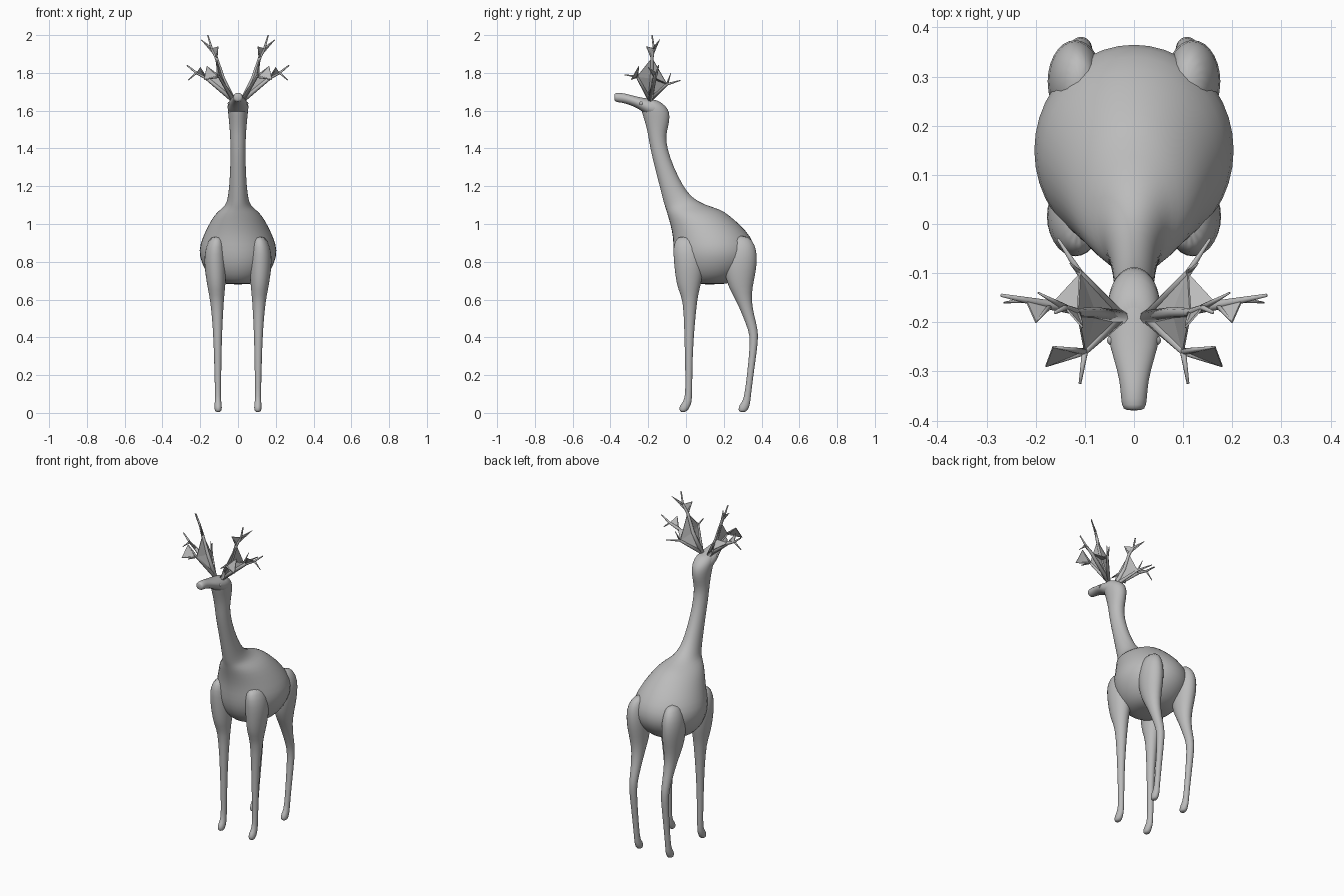
import bpy
import bmesh
import math
from mathutils import Vector

default_cube = bpy.data.objects.get("Cube")
if default_cube:
    bpy.data.objects.remove(default_cube)

# Single plain grey coat
grey = bpy.data.materials.new("plain grey")
grey.use_nodes = True
grey_color = (0.5, 0.5, 0.5, 1)
grey.diffuse_color = grey_color
grey.node_tree.nodes["Principled BSDF"].inputs["Base Color"].default_value = grey_color


def finish(name, bm, smooth=True, levels=0, mirrored=False):
    """Turn a bmesh into a named, coloured object with optional modifiers."""
    bmesh.ops.recalc_face_normals(bm, faces=bm.faces)
    mesh = bpy.data.meshes.new(name)
    bm.to_mesh(mesh)
    bm.free()
    mesh.materials.append(grey)
    for polygon in mesh.polygons:
        polygon.use_smooth = smooth
    obj = bpy.data.objects.new(name, mesh)
    bpy.context.collection.objects.link(obj)
    if mirrored:
        mirror = obj.modifiers.new("Mirror", 'MIRROR')
        mirror.use_mirror_merge = False
    if levels:
        subdivision = obj.modifiers.new("Smooth", 'SUBSURF')
        subdivision.levels = levels
        subdivision.render_levels = levels
    return obj


def skin_rings(bm, rings):
    """Bridge successive vertex loops and cap both ends."""
    loops = [[bm.verts.new(point) for point in ring] for ring in rings]
    count = len(loops[0])
    for lower, upper in zip(loops, loops[1:]):
        for i in range(count):
            j = (i + 1) % count
            bm.faces.new((lower[i], lower[j], upper[j], upper[i]))
    bm.faces.new(loops[0])
    bm.faces.new(loops[-1])


def loft(name, sections, axis='Z', sides=20, mirrored=False):
    """Loft ellipses given as (position, low, high, half width, centre x)."""
    rings = []
    for position, low, high, half_width, *centre in sections:
        centre_x = centre[0] if centre else 0
        middle, radius = (low + high) / 2, (high - low) / 2
        ring = []
        for i in range(sides):
            angle = math.tau * i / sides
            x = centre_x + half_width * math.cos(angle)
            depth = middle + radius * math.sin(angle)
            if axis == 'Z':
                ring.append(Vector((x, depth, position)))
            else:
                ring.append(Vector((x, position, depth)))
        rings.append(ring)
    bm = bmesh.new()
    skin_rings(bm, rings)
    return finish(name, bm, levels=1, mirrored=mirrored)


# Barrel body flowing into the neck and the back of the head
loft("body_and_neck", [
    (.68, .06, .19, .05), (.69, .01, .25, .11), (.73, -.03, .31, .16),
    (.79, -.06, .36, .195), (.86, -.07, .375, .213), (.93, -.07, .35, .19),
    (1, -.085, .285, .155), (1.05, -.1, .225, .125), (1.08, -.108, .18, .09),
    (1.1, -.115, .1, .066), (1.14, -.125, .03, .054), (1.2, -.14, -.015, .047),
    (1.3, -.165, -.065, .041), (1.4, -.19, -.1, .04), (1.47, -.2, -.107, .042),
    (1.52, -.212, -.092, .046), (1.57, -.227, -.084, .051),
    (1.61, -.24, -.093, .055), (1.64, -.24, -.125, .05), (1.66, -.225, -.16, .03),
])

# Long muzzle running forward from the skull
loft("muzzle", [
    (-.38, 1.655, 1.688, .017), (-.372, 1.645, 1.695, .026),
    (-.34, 1.643, 1.695, .027), (-.3, 1.632, 1.685, .033),
    (-.25, 1.61, 1.672, .05), (-.2, 1.57, 1.664, .058),
    (-.15, 1.56, 1.655, .053), (-.11, 1.57, 1.63, .035),
], axis='Y')

# Legs, each pair mirrored across the body
loft("front_legs", [
    (.004, -.028, -.004, .012, .105), (.015, -.037, .012, .02, .105),
    (.04, -.035, .025, .02, .105), (.06, -.012, .031, .017, .106),
    (.11, -.002, .033, .016, .106), (.3, -.006, .035, .02, .107),
    (.45, -.01, .045, .025, .108), (.6, -.016, .06, .037, .111),
    (.65, -.043, .072, .046, .114), (.72, -.058, .09, .055, .117),
    (.8, -.066, .1, .062, .12), (.88, -.072, .09, .055, .12),
    (.94, -.05, .06, .03, .11),
], sides=14, mirrored=True)

loft("hind_legs", [
    (.004, .285, .315, .012, .105), (.015, .276, .327, .02, .105),
    (.04, .28, .338, .02, .105), (.06, .3, .341, .017, .106),
    (.11, .312, .346, .016, .106), (.25, .328, .364, .019, .107),
    (.38, .34, .383, .022, .108), (.44, .33, .382, .024, .108),
    (.52, .297, .36, .029, .109), (.6, .262, .347, .037, .111),
    (.67, .22, .354, .048, .115), (.75, .2, .373, .058, .118),
    (.82, .2, .38, .06, .12), (.89, .22, .37, .05, .12),
    (.94, .25, .33, .025, .11),
], sides=14, mirrored=True)

# Eyes
bm = bmesh.new()
bmesh.ops.create_uvsphere(bm, u_segments=12, v_segments=8, radius=.01)
bmesh.ops.translate(bm, verts=bm.verts, vec=(.045, -.237, 1.638))
finish("eyes", bm, mirrored=True)

# Named antler joints on the left side
joint = {name: Vector(point) for name, point in {
    "root": (.025, -.19, 1.655), "beam": (.08, -.18, 1.77),
    "palm": (.115, -.18, 1.88), "fork": (.14, -.17, 1.93),
    "top": (.16, -.18, 2), "top_out": (.195, -.14, 1.975),
    "top_in": (.105, -.21, 1.94),
    "side": (.17, -.165, 1.775), "side_fork": (.22, -.155, 1.8),
    "side_up": (.27, -.145, 1.84), "side_low": (.265, -.16, 1.76),
    "side_mid": (.2, -.2, 1.83),
    "back": (.11, -.1, 1.74), "back_tip": (.155, -.03, 1.76),
    "back_up": (.13, -.08, 1.8),
    "front": (.1, -.26, 1.78), "front_tip": (.11, -.325, 1.79),
    "front_out": (.18, -.29, 1.765), "front_up": (.165, -.25, 1.835),
}.items()}

# Tapered round tines following paths between joints
bm = bmesh.new()
for path, thick in [
    ("root beam palm fork top", .014), ("fork top_out", .007),
    ("palm top_in", .007), ("root side side_fork side_up", .013),
    ("side_fork side_low", .006), ("side side_mid", .006),
    ("root back back_tip", .011), ("back back_up", .006),
    ("root front front_tip", .011), ("front front_out", .007),
    ("front front_up", .007),
]:
    points = [joint[name] for name in path.split()]
    rings = []
    for i, point in enumerate(points):
        ahead = points[min(i + 1, len(points) - 1)]
        behind = points[max(i - 1, 0)]
        turn = (ahead - behind).to_track_quat('Z', 'Y')
        radius = thick * (1 - .75 * i / (len(points) - 1))
        rings.append([point + turn @ Vector((radius * math.cos(math.tau * k / 8),
                                             radius * math.sin(math.tau * k / 8), 0))
                      for k in range(8)])
    skin_rings(bm, rings)
finish("antler_tines", bm, mirrored=True)

# Thin flat webs stretched between the tines
bm = bmesh.new()
for corners in ["root beam front", "beam palm front", "root beam back",
                "beam palm back", "beam side back", "root side beam",
                "palm fork top_in", "fork top_out palm",
                "side side_fork side_mid", "front front_out front_up"]:
    bm.faces.new([bm.verts.new(joint[name]) for name in corners.split()])
webs = finish("antler_webs", bm, smooth=False, mirrored=True)
thickness = webs.modifiers.new("Thickness", 'SOLIDIFY')
thickness.thickness = .004
thickness.offset = 0
